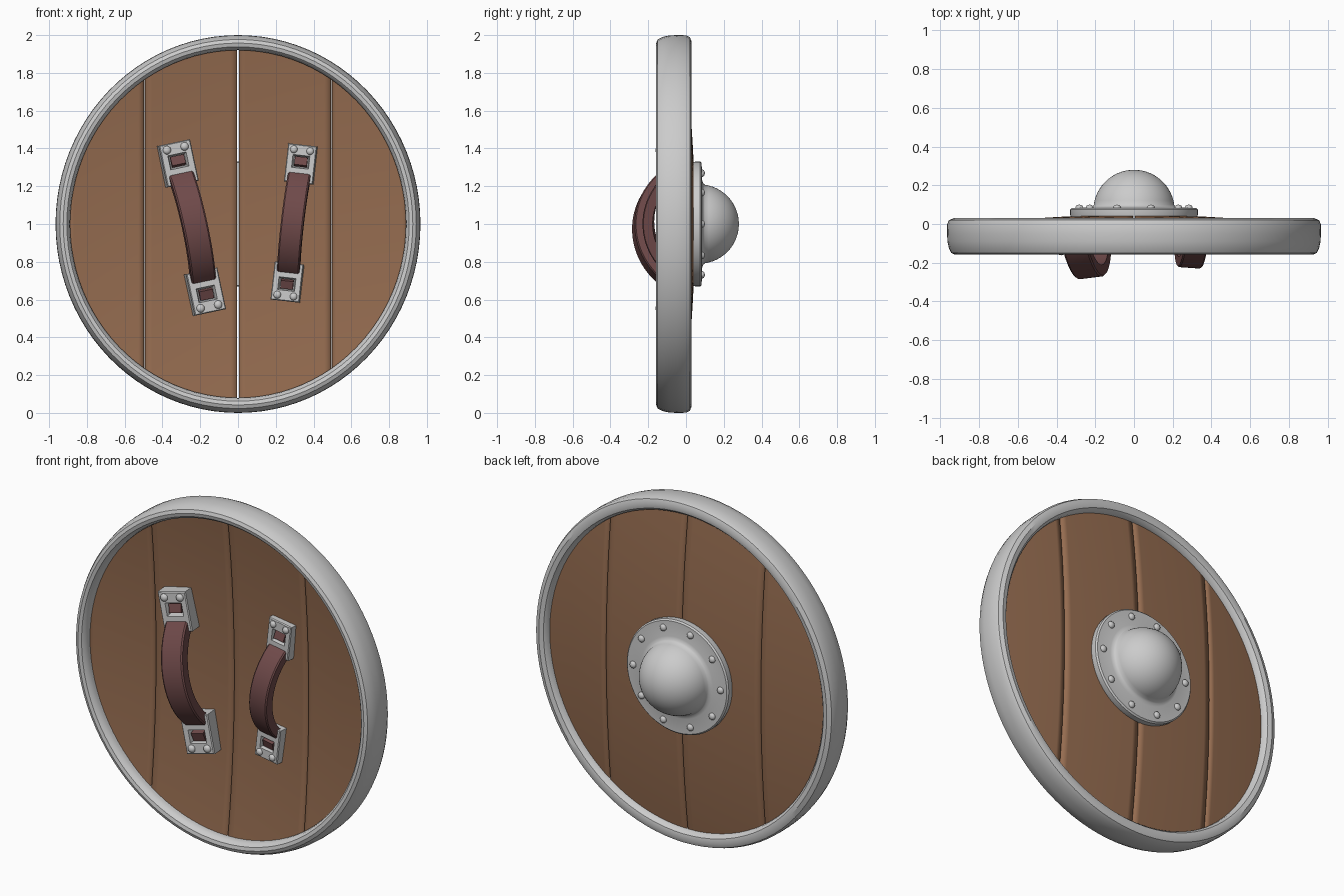
import bpy, bmesh, math
from mathutils import Matrix, Vector

if "Cube" in bpy.data.objects:
    bpy.data.objects.remove(bpy.data.objects["Cube"])

SX = 0.966  # the disc is slightly narrower than tall


def material(name, rgb):
    m = bpy.data.materials.new(name)
    m.diffuse_color = (*rgb, 1)
    m.use_nodes = True
    m.node_tree.nodes["Principled BSDF"].inputs["Base Color"].default_value = m.diffuse_color
    return m


wood = material("wood", (0.30, 0.15, 0.08))
leather = material("leather", (0.16, 0.068, 0.068))


def finish(name, bm, mat=None, matrix=None, angle=35):
    if matrix:
        bm.transform(matrix)
    bmesh.ops.recalc_face_normals(bm, faces=bm.faces)
    me = bpy.data.meshes.new(name)
    bm.to_mesh(me)
    bm.free()
    ob = bpy.data.objects.new(name, me)
    bpy.context.collection.objects.link(ob)
    if mat:
        me.materials.append(mat)
    bpy.ops.object.select_all(action='DESELECT')
    ob.select_set(True)
    bpy.context.view_layer.objects.active = ob
    bpy.ops.object.shade_smooth_by_angle(angle=math.radians(angle))
    return ob


def lathe(name, profile, seg=72, sx=1.0, closed=False):
    """Spin (radius, y) points around the shield axis."""
    bm = bmesh.new()
    rings = []
    for r, y in profile:
        n = 1 if r == 0 else seg
        rings.append([bm.verts.new((sx * r * math.sin(2 * math.pi * i / seg), y,
                                    1 + r * math.cos(2 * math.pi * i / seg))) for i in range(n)])
    pairs = list(zip(rings, rings[1:])) + ([(rings[-1], rings[0])] if closed else [])
    for a, b in pairs:
        for i in range(seg):
            j = (i + 1) % seg
            if len(a) == 1:
                bm.faces.new((a[0], b[i], b[j]))
            elif len(b) == 1:
                bm.faces.new((a[i], a[j], b[0]))
            else:
                bm.faces.new((a[i], a[j], b[j], b[i]))
    return finish(name, bm)


def rivets(name, points, r, matrix=None):
    bm = bmesh.new()
    for p in points:
        bmesh.ops.create_uvsphere(bm, u_segments=14, v_segments=8, radius=r,
                                  matrix=Matrix.Translation(p) @ Matrix.Diagonal((1, 0.75, 1, 1)))
    return finish(name, bm, matrix=matrix, angle=60)


# Four dished planks with narrow gaps between them
def plank(name, x0, x1, cols=14, rows=28):
    bm = bmesh.new()
    grid = []
    for i in range(cols + 1):
        x = x0 + (x1 - x0) * i / cols
        h = math.sqrt(0.94 ** 2 - x * x)
        col = []
        for j in range(rows + 1):
            z = -h * math.cos(math.pi * j / rows)
            col.append(bm.verts.new((x * SX, 0.004 - 0.07 * (x * x + z * z), 1 + z)))
        grid.append(col)
    for a, b in zip(grid, grid[1:]):
        for j in range(rows):
            bm.faces.new((a[j], b[j], b[j + 1], a[j + 1]))
    ob = finish(name, bm, wood)
    s = ob.modifiers.new("thickness", 'SOLIDIFY')
    s.thickness = 0.088
    s.offset = 0


G = 0.0045
edges = [-0.935, -0.515, 0, 0.515, 0.935]
for k in range(4):
    plank(f"plank_{k + 1}", edges[k] + G * (k > 0), edges[k + 1] - G * (k < 3))

# Metal rim
lathe("rim", [(0.92, -0.115), (0.925, -0.138), (0.938, -0.153), (0.958, -0.158), (0.977, -0.15),
              (0.99, -0.125), (0.998, -0.09), (1.0, -0.05), (0.999, 0.0), (0.99, 0.02),
              (0.965, 0.03), (0.938, 0.024), (0.924, 0.008), (0.92, -0.02)],
      seg=96, sx=SX, closed=True)

# Boss: flange and dome
dome = [(0.21 * math.cos(a), 0.07 + 0.21 * math.sin(a))
        for a in (math.radians(8 + 82 * i / 14) for i in range(14))]
lathe("boss", [(0, 0.03), (0.325, 0.03), (0.33, 0.05), (0.33, 0.075), (0.322, 0.083),
               (0.235, 0.085), (0.217, 0.09)] + dome + [(0, 0.28)])
rivets("boss_rivets", [(0.283 * math.sin(math.radians(18 + 36 * i)), 0.085,
                        1 + 0.283 * math.cos(math.radians(18 + 36 * i))) for i in range(10)], 0.02)


# Handles: local x across, -y outward, z along
def rect(bm, hx, z0, z1, y):
    return [bm.verts.new(p) for p in ((-hx, y, z0), (hx, y, z0), (hx, y, z1), (-hx, y, z1))]


def handle(side, x, y, z, tilt, roll, size):
    m = (Matrix.Translation((x, y, z)) @ Matrix.Rotation(math.radians(tilt), 4, 'Y')
         @ Matrix.Rotation(math.radians(roll), 4, 'Z') @ Matrix.Scale(size, 4)
         @ Matrix.Translation((0, 0.06, 0)))
    # arched leather strap
    bm = bmesh.new()
    w, n, rings = 0.066, 28, []
    for i in range(n + 1):
        t = math.radians(-60 + 120 * i / n)
        rings.append([bm.verts.new((u, 0.096 - r * math.cos(t), r * math.sin(t)))
                      for u, r in ((-w, 0.316), (w, 0.316), (w, 0.37), (w - 0.008, 0.376),
                                   (-w + 0.008, 0.376), (-w, 0.37))])
    for a, b in zip(rings, rings[1:]):
        for i in range(6):
            j = (i + 1) % 6
            bm.faces.new((a[i], a[j], b[j], b[i]))
    bm.faces.new(rings[0])
    bm.faces.new(rings[-1])
    finish(side + "_strap", bm, leather, m)
    for end, s in (("top", 1), ("bottom", -1)):
        # end plate with a sunken window
        bm = bmesh.new()
        loops = [rect(bm, 0.085, s * 0.235, s * 0.46, -0.03),
                 rect(bm, 0.085, s * 0.235, s * 0.46, -0.134),
                 rect(bm, 0.080, s * 0.24, s * 0.455, -0.14),
                 rect(bm, 0.050, s * 0.322, s * 0.398, -0.14),
                 rect(bm, 0.042, s * 0.33, s * 0.39, -0.105)]
        for a, b in zip(loops, loops[1:]):
            for i in range(4):
                j = (i + 1) % 4
                bm.faces.new((a[i], a[j], b[j], b[i]))
        bm.faces.new(loops[0])
        bm.faces.new(loops[-1])
        finish(f"{side}_{end}_plate", bm, None, m, 20)
        # strap end showing in the window
        bm = bmesh.new()
        bmesh.ops.create_cube(bm, size=1, matrix=Matrix.Translation((0, -0.115, s * 0.36))
                              @ Matrix.Rotation(math.radians(-18 * s), 4, 'X')
                              @ Matrix.Diagonal((0.074, 0.035, 0.05, 1)))
        finish(f"{side}_{end}_strap_end", bm, leather, m)
        rivets(f"{side}_{end}_rivets", [Vector((u, -0.14, s * 0.428)) for u in (-0.048, 0.048)],
               0.022, m)


handle("left", -0.25, -0.06, 0.98, -12, 7, 1.0)
handle("right", 0.30, -0.028, 1.005, 6.5, -4, 0.905)
